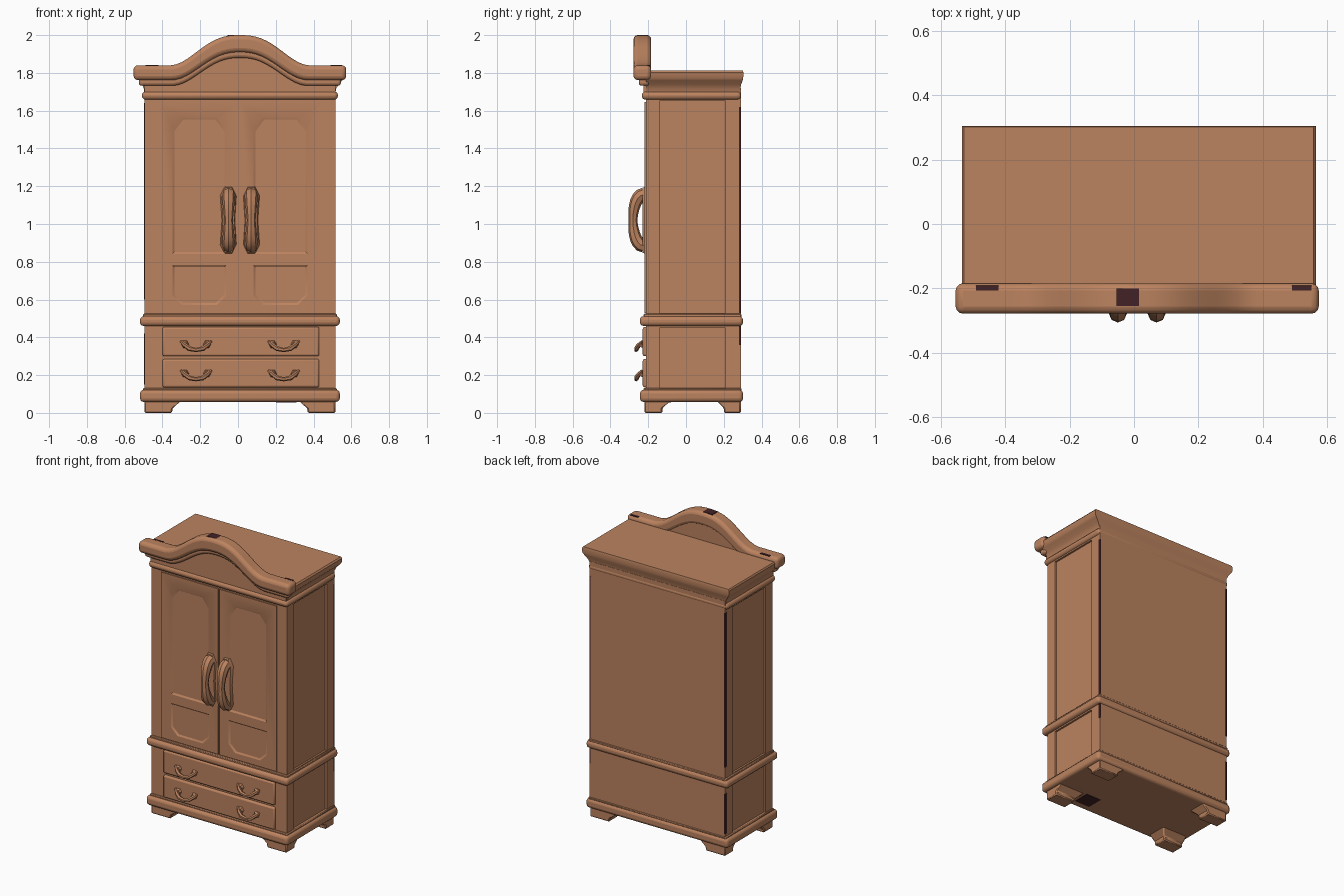
import bpy, bmesh, math
from mathutils import Vector

if "Cube" in bpy.data.objects:
    bpy.data.objects.remove(bpy.data.objects["Cube"])

CX = 0.01                      # cabinet centre line
wood = bpy.data.materials.new("warm brown wood")
wood.diffuse_color = (0.503, 0.227, 0.115, 1)
wood.use_nodes = True
wood.node_tree.nodes["Principled BSDF"].inputs["Base Color"].default_value = wood.diffuse_color
dark = bpy.data.materials.new("dark maroon stain")
dark.diffuse_color = (0.055, 0.016, 0.019, 1)
dark.use_nodes = True
dark.node_tree.nodes["Principled BSDF"].inputs["Base Color"].default_value = dark.diffuse_color


def finish(name, bm, bevel=0, segs=2):
    bmesh.ops.recalc_face_normals(bm, faces=bm.faces)
    me = bpy.data.meshes.new(name)
    bm.to_mesh(me)
    bm.free()
    ob = bpy.data.objects.new(name, me)
    bpy.context.collection.objects.link(ob)
    me.materials.append(wood)
    if bevel:
        m = ob.modifiers.new("bevel", 'BEVEL')
        m.width, m.segments, m.limit_method = bevel, segs, 'ANGLE'
        m.angle_limit = math.radians(40)
    return ob


def loft(name, rings, bevel=0, segs=2):
    """Skin a stack of matching point rings and cap both ends."""
    bm = bmesh.new()
    vs = [[bm.verts.new(p) for p in r] for r in rings]
    n = len(rings[0])
    for a, b in zip(vs, vs[1:]):
        for i in range(n):
            bm.faces.new((a[i], a[(i + 1) % n], b[(i + 1) % n], b[i]))
    bm.faces.new(vs[0])
    bm.faces.new(vs[-1])
    return finish(name, bm, bevel, segs)


def rect(x0, x1, y0, y1, z):
    return [(x0, y0, z), (x1, y0, z), (x1, y1, z), (x0, y1, z)]


def box(name, x0, x1, y0, y1, z0, z1, bevel=0, segs=2):
    return loft(name, [rect(x0, x1, y0, y1, z0), rect(x0, x1, y0, y1, z1)], bevel, segs)


def prism(name, pts, y0, y1, shrink=0, bevel=0, segs=2):
    """Extrude an x-z outline from y0 to y1, shrinking the y1 end."""
    xs, zs = [p[0] for p in pts], [p[1] for p in pts]
    mx, mz = (min(xs) + max(xs)) / 2, (min(zs) + max(zs)) / 2
    fx = 1 - 2 * shrink / (max(xs) - min(xs))
    fz = 1 - 2 * shrink / (max(zs) - min(zs))
    return loft(name, [[(x, y0, z) for x, z in pts],
                       [(mx + (x - mx) * fx, y1, mz + (z - mz) * fz) for x, z in pts]], bevel, segs)


def cut(ob, cutters):
    for c in cutters:
        m = ob.modifiers.new("cut", 'BOOLEAN')
        m.operation, m.object, m.solver = 'DIFFERENCE', c, 'EXACT'
        bpy.context.view_layer.objects.active = ob
        bpy.ops.object.modifier_apply(modifier=m.name)
        bpy.data.objects.remove(c)


def rod(name, pts, radii, sides=8):
    """Tapered rod following a path of points."""
    P = [Vector(p) for p in pts]
    rings = []
    for i, p in enumerate(P):
        t = (P[min(i + 1, len(P) - 1)] - P[max(i - 1, 0)]).normalized()
        side = Vector((1, 0, 0)) if abs(t.x) < 0.5 else Vector((0, 0, 1))
        u = (side - t * side.dot(t)).normalized()
        v = t.cross(u)
        rings.append([p + radii[i] * (u * math.cos(a) + v * math.sin(a))
                      for a in (2 * math.pi * k / sides for k in range(sides))])
    return loft(name, rings)


# Carcass with recessed side panels
HW = 0.505
carcass = box("carcass", CX - HW, CX + HW, -0.212, 0.29, 0.08, 1.72)
cut(carcass, [box("cutter", x - 0.012, x + 0.012, -0.14, 0.21, z0, z1)
              for x in (CX - HW, CX + HW) for z0, z1 in ((0.13, 0.45), (0.53, 1.65))])

# Horizontal mouldings
for name, z0, z1, o in (("base_moulding", 0.058, 0.122, 0.022),
                        ("waist_moulding", 0.46, 0.512, 0.022),
                        ("neck_moulding", 1.658, 1.702, 0.012)):
    box(name, CX - 0.507 - o, CX + 0.507 + o, -0.222 - o, 0.28 + o, z0, z1, 0.02, 3)
box("base_fillet", CX - 0.513, CX + 0.513, -0.225, 0.294, 0.115, 0.132, 0.005, 1)
box("waist_fillet", CX - 0.513, CX + 0.513, -0.225, 0.294, 0.505, 0.525, 0.005, 1)

# Flared cornice behind the pediment
loft("cornice", [rect(CX - HW - o * 0.85, CX + HW + o * 1.1, -0.212, 0.286 + o * 0.4, z)
                 for z, o in ((1.69, 0), (1.715, 0.004), (1.74, 0.016), (1.76, 0.034),
                              (1.772, 0.042), (1.802, 0.045), (1.812, 0.038))])


# Arched pediment
def wave(x, half, power):
    u = min(abs(x) / half, 1)
    return 0.5 + 0.5 * math.cos(math.pi * u ** power)


def crown(x):
    return 1.84 + 0.16 * wave(x, 0.37, 1.3)


def under(x):
    return 1.762 + 0.148 * wave(x, 0.36, 1.2)


def arch(name, half, top, bottom, y0, y1, bevel=0):
    xs = [half * (i / 20 - 1) for i in range(41)]
    pts = [(CX + x, top(x)) for x in xs] + [(CX + x, bottom(x)) for x in reversed(xs)]
    return prism(name, pts, y0, y1, 0, bevel, 3)


arch("pediment_arch", 0.563, crown, under, -0.278, -0.184, 0.022)
arch("pediment_lower_moulding", 0.535, lambda x: under(x) + 0.012,
     lambda x: under(x) - 0.03, -0.25, -0.195, 0.015)
arch("pediment_panel", 0.505, lambda x: under(x) + 0.03, lambda x: 1.69, -0.224, -0.19)

for s in (-1, 1):
    # Doors with chamfered recessed panels
    x0, x1 = sorted((CX + s * 0.004, CX + s * 0.43))
    door = box("door", x0, x1, -0.219, -0.2, 0.53, 1.645)
    a, b, c = 0.07, 0.36, 0.05
    tall = [(a, 0.84), (b, 0.84), (b, 1.5), (b - c, 1.565), (a + c, 1.565), (a, 1.5)]
    low = [(a, 0.785), (b, 0.785), (b, 0.62), (b - c, 0.57), (a + c, 0.57), (a, 0.62)]
    cut(door, [prism("cutter", [(CX + s * x, z) for x, z in p], -0.2205, -0.211, 0.014)
               for p in (tall, low)])

    # Bow handles on back plates
    hx = CX + s * 0.06
    plate = [(-0.02, 0.84), (0.02, 0.84), (0.045, 0.89), (0.036, 1.02), (0.045, 1.15),
             (0.02, 1.2), (-0.02, 1.2), (-0.045, 1.15), (-0.036, 1.02), (-0.045, 0.89)]
    prism("handle_plate", [(hx + x, z) for x, z in plate], -0.21, -0.23, 0.008)
    path, rad = [], []
    for i in range(13):
        t = math.pi * i / 12
        path.append((hx, -0.224 - 0.057 * math.sin(t) ** 0.9, 1.02 + 0.135 * math.cos(t)))
        rad.append(0.023 + 0.013 * abs(math.cos(t)))
    rod("door_handle", path, rad)

    # Bracket feet, front and back
    for name, y0, y1, w in (("front_foot", -0.22, -0.125, -0.08), ("back_foot", 0.29, 0.2, 0.16)):
        o = CX + s * 0.505
        loft(name, [[(o, y0, z), (o - s * d, y0, z), (o - s * d, y, z), (o, y, z)]
                    for z, d, y in ((0, 0.145, y1), (0.025, 0.15, y1), (0.065, 0.195, w))], 0.006, 1)

# Drawers with swan-neck pulls
for z0, z1, pz in ((0.135, 0.285, 0.2), (0.3, 0.455, 0.355)):
    box("drawer_front", CX - 0.41, CX + 0.42, -0.229, -0.2, z0, z1, 0.01, 2)
    for px in (-0.222, 0.242):
        pts = [(-0.08, 0.024), (-0.06, 0.005), (-0.035, -0.015), (0, -0.022),
               (0.035, -0.015), (0.06, 0.005), (0.08, 0.024)]
        depth = (0.232, 0.25, 0.262, 0.264, 0.262, 0.25, 0.232)
        rod("drawer_pull", [(px + x, -d, pz + z) for (x, z), d in zip(pts, depth)],
            (0.007, 0.012, 0.013, 0.011, 0.013, 0.012, 0.007), 6)
        for s in (-1, 1):
            prism("pull_rosette", [(px + s * 0.058 + 0.022 * math.cos(k * math.pi / 3),
                                    pz + 0.008 + 0.024 * math.sin(k * math.pi / 3))
                                   for k in range(6)], -0.225, -0.245, 0.008)

# Dark worn strips on the back corners and patches on the crown and underside
stains = []
for s, y, spans in ((-1, 0.272, ((0.15, 0.42), (0.6, 1.64))), (1, 0.28, ((0.36, 0.46), (0.53, 1.62)))):
    for z0, z1 in spans:
        x0, x1 = sorted((CX + s * (HW - 0.006), CX + s * (HW + 0.002)))
        stains.append(box("corner_stain", x0, x1, y, 0.292, z0, z1))
stains.append(arch("crown_stain", 0.035, lambda x: crown(x) + 0.001, lambda x: crown(x) - 0.006,
                   -0.255, -0.2))
for v in stains[-1].data.vertices:
    v.co.x -= 0.03
for x0, x1 in ((-0.49, -0.42), (0.49, 0.55)):
    stains.append(box("crown_end_stain", x0, x1, -0.206, -0.19, 1.836, 1.8405))
stains.append(box("underside_stain", 0.2, 0.31, -0.19, -0.08, 0.056, 0.06))
for ob in stains:
    ob.data.materials[0] = dark

# Soft shading on rounded parts, crisp edges elsewhere
bpy.ops.object.select_all(action='SELECT')
bpy.context.view_layer.objects.active = carcass
bpy.ops.object.shade_smooth_by_angle(angle=math.radians(30))
